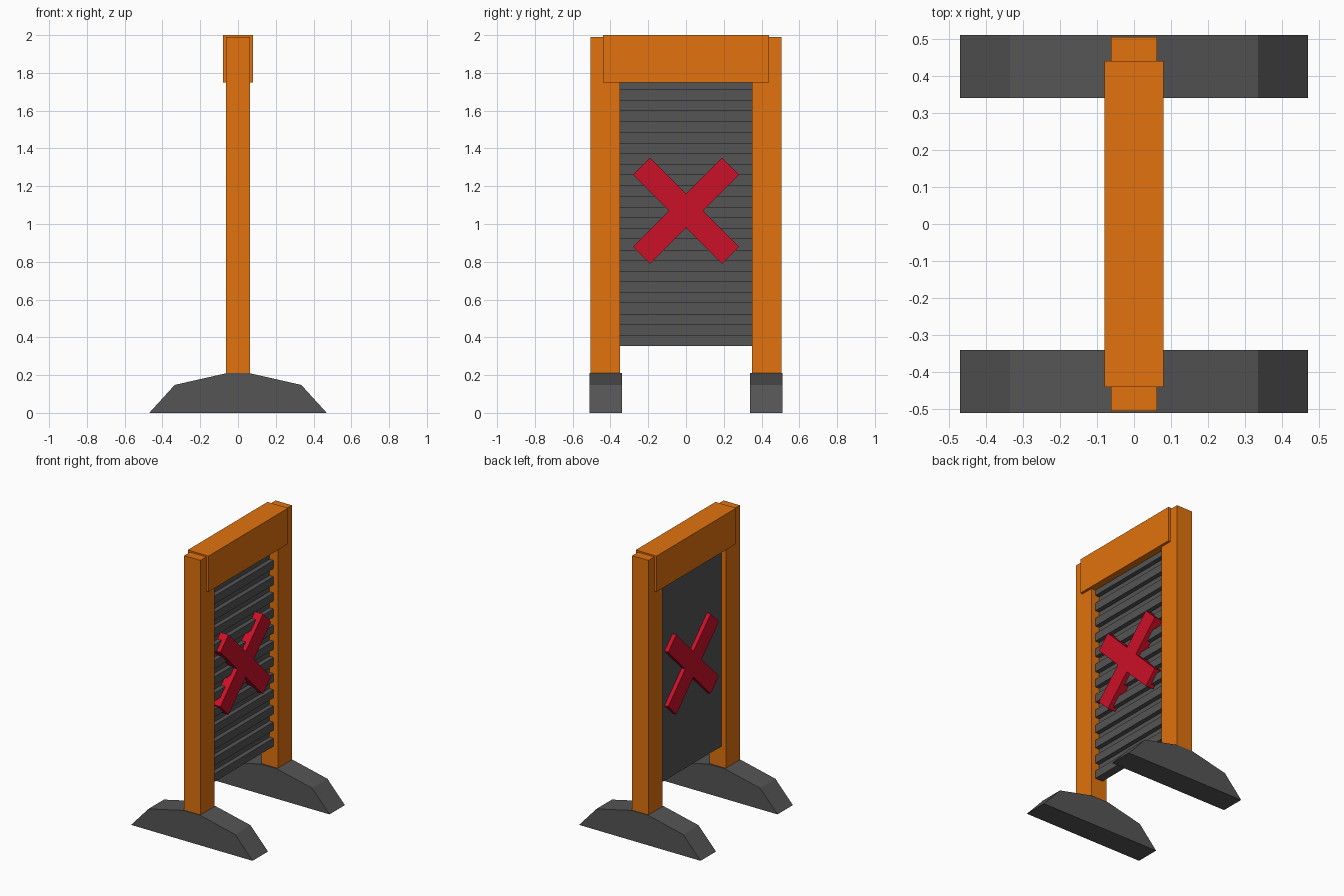
import bpy, bmesh
from mathutils import Vector

if "Cube" in bpy.data.objects:
    bpy.data.objects.remove(bpy.data.objects["Cube"])


def material(name, rgb):
    m = bpy.data.materials.new(name)
    m.diffuse_color = (*rgb, 1)
    m.use_nodes = True
    m.node_tree.nodes["Principled BSDF"].inputs["Base Color"].default_value = m.diffuse_color
    return m


ORANGE = material("orange_paint", (0.75, 0.17, 0.004))
GREY = material("dark_grey", (0.09, 0.09, 0.09))
RED = material("red_paint", (0.6, 0.005, 0.02))


def prism(name, profile, offset, mat):
    """Extrude a closed 3D profile along an offset vector."""
    bm = bmesh.new()
    face = bm.faces.new([bm.verts.new(p) for p in profile])
    ext = bmesh.ops.extrude_face_region(bm, geom=[face], use_keep_orig=True)
    verts = [v for v in ext["geom"] if isinstance(v, bmesh.types.BMVert)]
    bmesh.ops.translate(bm, verts=verts, vec=Vector(offset))
    bmesh.ops.recalc_face_normals(bm, faces=bm.faces)
    me = bpy.data.meshes.new(name)
    bm.to_mesh(me)
    bm.free()
    me.materials.append(mat)
    ob = bpy.data.objects.new(name, me)
    bpy.context.collection.objects.link(ob)
    return ob


def box(name, lo, hi, mat):
    (x0, y0, z0), (x1, y1, z1) = lo, hi
    base = [(x0, y0, z0), (x1, y0, z0), (x1, y1, z0), (x0, y1, z0)]
    return prism(name, base, (0, 0, z1 - z0), mat)


# Feet and posts on both sides
half = [(0.47, 0.0), (0.335, 0.148), (0.062, 0.21)]
foot = half + [(-x, z) for x, z in reversed(half)]
for side, s in (("front", -1), ("back", 1)):
    prism(side + "_foot", [(x, s * 0.34, z) for x, z in foot], (0, s * 0.17, 0), GREY)
    y0, y1 = sorted((s * 0.35, s * 0.505))
    box(side + "_post", (-0.0625, y0, 0.2), (0.0625, y1, 1.99), ORANGE)

# Top beam
box("top_beam", (-0.08, -0.44, 1.75), (0.08, 0.44, 2.0), ORANGE)

# Shutter panel: flat on -x, square ribs on +x
step = 0.0565
profile = [(-0.03, 0.355)]
for i in range(25):
    x = 0.03 if i % 2 == 0 else -0.002
    profile += [(x, 0.355 + i * step), (x, 0.355 + (i + 1) * step)]
profile.append((-0.03, 0.355 + 25 * step))
prism("ribbed_shutter", [(x, -0.35, z) for x, z in profile], (0, 0.7, 0), GREY)

# Red cross passing through the shutter
a, b, c = 0.28, 0.19, 0.09
cross = [(c, 0), (a, b), (b, a), (0, c), (-b, a), (-a, b),
         (-c, 0), (-a, -b), (-b, -a), (0, -c), (b, -a), (a, -b)]
prism("red_cross", [(-0.058, y, 1.07 + z) for y, z in cross], (0.118, 0, 0), RED)
